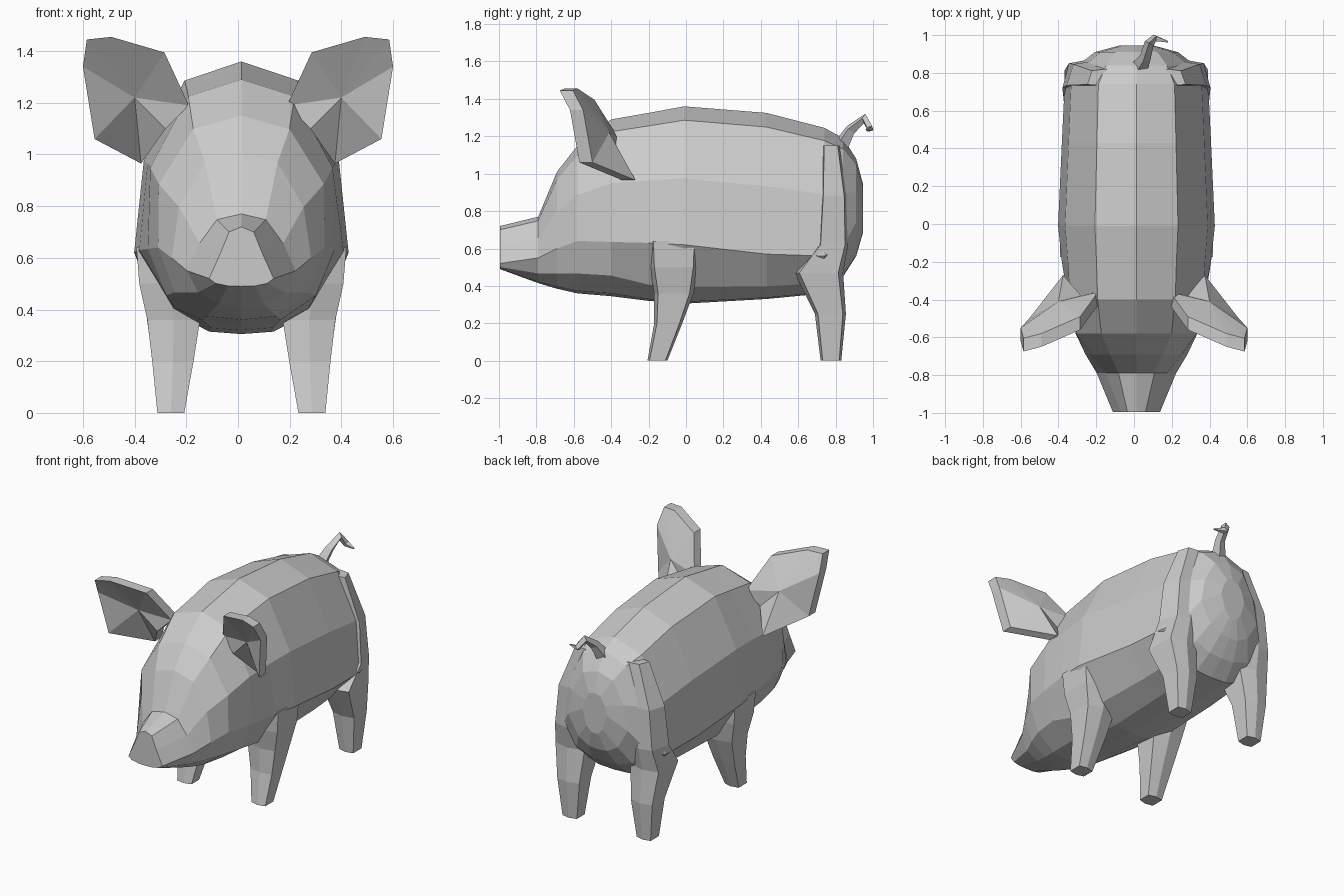
import bpy, bmesh

if "Cube" in bpy.data.objects:
    bpy.data.objects.remove(bpy.data.objects["Cube"])


def finish(name, bm, mirror=False, shift=0.0):
    bmesh.ops.recalc_face_normals(bm, faces=bm.faces)
    mesh = bpy.data.meshes.new(name)
    bm.to_mesh(mesh)
    bm.free()
    ob = bpy.data.objects.new(name, mesh)
    ob.location.x = shift
    bpy.context.collection.objects.link(ob)
    if mirror:
        mod = ob.modifiers.new("mirror", 'MIRROR')
        mod.use_mirror_merge = False
    return ob


def loft(name, rings, mirror=False):
    bm = bmesh.new()
    loops = [[bm.verts.new(p) for p in r] for r in rings]
    n = len(loops[0])
    for a, b in zip(loops, loops[1:]):
        for i in range(n):
            j = (i + 1) % n
            bm.faces.new((a[i], a[j], b[j], b[i]))
    bm.faces.new(loops[0])
    bm.faces.new(loops[-1])
    return finish(name, bm, mirror, .013)  # body sits slightly off centre


# Body: half cross-section (width share, height share above/below the widest line)
UPPER = [(0, 1), (.53, .9), (.91, .48), (1, 0)]
JAW = [(.80, -.62), (.42, -.95), (0, -1)]
BELLY = [(.66, -.72), (.3, -.97), (0, -1)]


def body_ring(y, w, top, mid, bottom, full):
    half = [(x * full if h > 0 else x, h) for x, h in UPPER] + (JAW if y < -.3 else BELLY)
    section = half + [(-x, h) for x, h in half[-2:0:-1]]
    return [(x * w, y, mid + h * (top - mid if h > 0 else mid - bottom)) for x, h in section]


# y, half width, top, widest height, bottom, fullness of upper half
BODY = [
    (-.995, .125, .72, .52, .49, .72),
    (-.79, .21, .77, .55, .415, .85),
    (-.69, .27, 1.01, .60, .385, .98),
    (-.58, .322, 1.15, .64, .36, 1.09),
    (-.40, .362, 1.29, .635, .345, 1.07),
    (-.20, .395, 1.325, .63, .32, 1.01),
    (-.01, .415, 1.36, .62, .305, 1),
    (.43, .395, 1.325, .57, .33, 1),
    (.74, .38, 1.245, .56, .36, 1),
    (.84, .31, 1.19, .61, .45, .98),
    (.91, .22, 1.08, .74, .56, .95),
    (.945, .09, .95, .82, .68, .9),
]
loft("body", [body_ring(*r) for r in BODY])


# Legs: flat-sided rings of centre x, centre y, z, half size x, half size y
def leg(name, rows, haunch=9):
    rings = []
    for cx, cy, z, hx, hy in rows:
        rear = .72 if z > haunch else 1  # haunch is bevelled towards the rump
        section = [(rear, .8), (0, 1), (-1, .75), (-1, -.75), (0, -1), (1, -.8)]
        rings.append([(cx + hx * u, cy + hy * v, z) for u, v in section])
    loft(name, rings, True)


leg("front_leg", [
    (.273, -.153, 0, .052, .053),
    (.265, -.095, .20, .08, .075),
    (.262, -.065, .36, .102, .105),
    (.285, -.065, .50, .11, .13),
    (.298, -.065, .64, .108, .137),
])
leg("back_leg", [
    (.273, .775, 0, .052, .055),
    (.27, .772, .25, .08, .083),
    (.275, .71, .47, .105, .13),
    (.27, .785, .62, .122, .082),
    (.24, .79, .88, .13, .07),
    (.17, .775, 1.15, .09, .045),
], .55)

# Ears: cupped front, thick rim and bulging back
RIM = [(.19, -.43, 1.19), (.285, -.56, 1.395), (.49, -.65, 1.455), (.585, -.675, 1.445),
       (.60, -.62, 1.34), (.555, -.57, 1.06), (.375, -.34, .965), (.28, -.45, 1.10)]
bm = bmesh.new()
front = [bm.verts.new(p) for p in RIM]
back = [bm.verts.new((x, y + .07, z)) for x, y, z in RIM]
hollow = bm.verts.new((.40, -.48, 1.22))
bulge = bm.verts.new((.40, -.41, 1.22))
for i in range(len(RIM)):
    j = (i + 1) % len(RIM)
    bm.faces.new((front[i], front[j], back[j], back[i]))
    bm.faces.new((front[j], front[i], hollow))
    bm.faces.new((back[i], back[j], bulge))
finish("ear", bm, True)

# Curly tail: tapered four-sided tube
curve = bpy.data.curves.new("tail", 'CURVE')
curve.dimensions = '3D'
curve.bevel_depth = 1
curve.bevel_resolution = 0
curve.use_fill_caps = True
path = [(.03, .83, 1.15, .045), (.06, .88, 1.235, .03), (.08, .955, 1.295, .026),
        (.11, .985, 1.24, .02), (.18, .965, 1.235, .005)]
spline = curve.splines.new('POLY')
spline.points.add(len(path) - 1)
for pt, (x, y, z, r) in zip(spline.points, path):
    pt.co = (x, y, z, 1)
    pt.radius = r
spline.use_smooth = False
bpy.context.collection.objects.link(bpy.data.objects.new("tail", curve))
